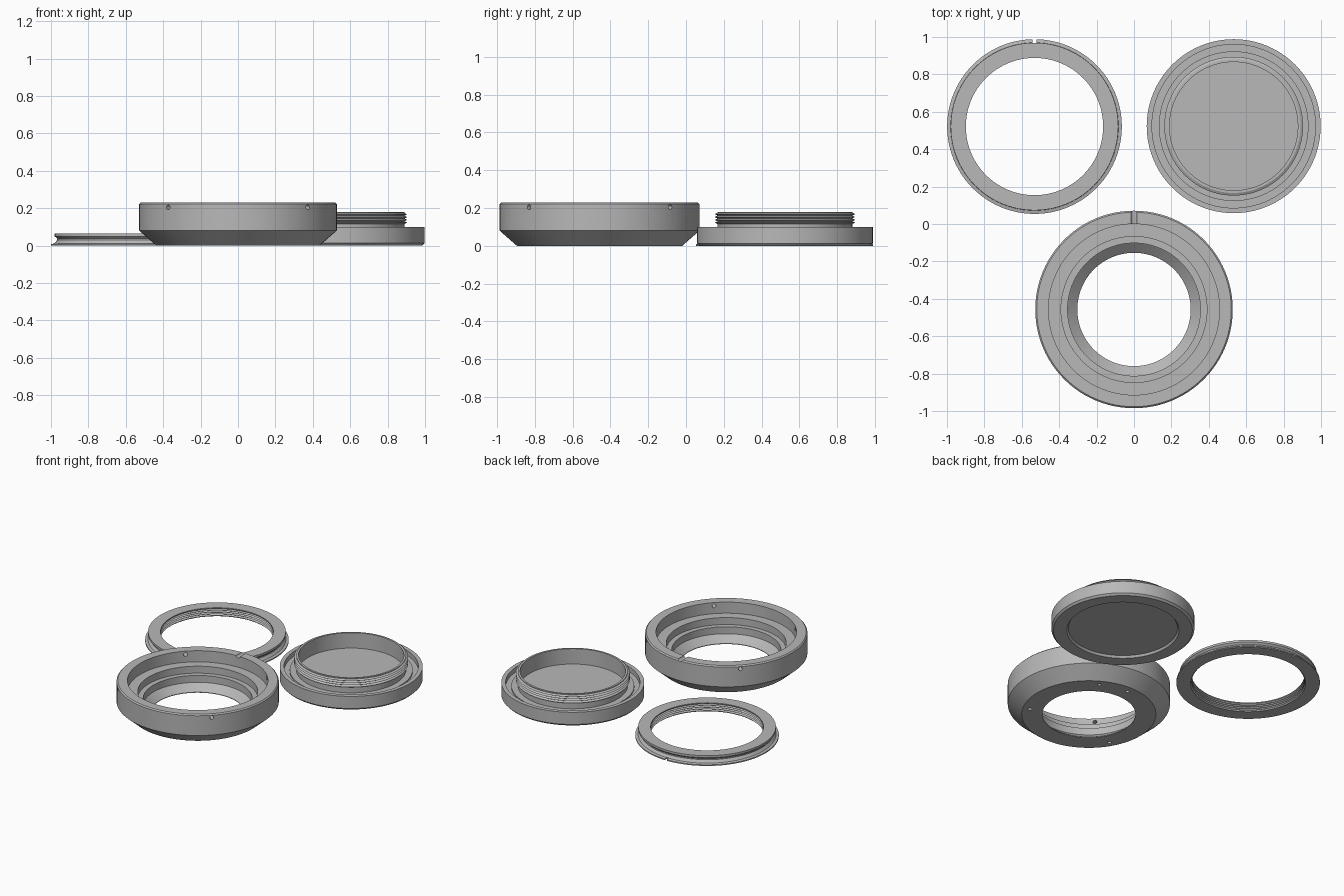
import bpy, bmesh
from math import pi, radians, sin, cos
from mathutils import Matrix, Vector

cube = bpy.data.objects.get("Cube")
if cube:
    bpy.data.objects.remove(cube)

# single machined-metal grey
grey = bpy.data.materials.new("metal_grey")
grey.use_nodes = True
colour = (0.48, 0.48, 0.48, 1)
grey.diffuse_color = colour
grey.node_tree.nodes["Principled BSDF"].inputs["Base Color"].default_value = colour
SEGMENTS = 96


def to_object(name, bm, location):
    mesh = bpy.data.meshes.new(name)
    bm.to_mesh(mesh)
    bm.free()
    mesh.materials.append(grey)
    obj = bpy.data.objects.new(name, mesh)
    obj.location = location
    bpy.context.collection.objects.link(obj)
    return obj


def lathe(name, profile, location, closed=True):
    """Revolve an (r, z) profile around the z axis."""
    bm = bmesh.new()
    verts = [bm.verts.new((r, 0, z)) for r, z in profile]
    pairs = list(zip(verts, verts[1:]))
    if closed:
        pairs.append((verts[-1], verts[0]))
    edges = [bm.edges.new(p) for p in pairs]
    bmesh.ops.spin(bm, geom=verts + edges, axis=(0, 0, 1), cent=(0, 0, 0),
                   angle=2 * pi, steps=SEGMENTS)
    bmesh.ops.remove_doubles(bm, verts=bm.verts, dist=0.0001)
    bmesh.ops.recalc_face_normals(bm, faces=bm.faces)
    return to_object(name, bm, location)


def threads(r_root, r_crest, z0, z1, count):
    """Zigzag of (r, z) points from z0 to z1."""
    step = (z1 - z0) / count
    points = []
    for i in range(count):
        points += [(r_root, z0 + i * step), (r_crest, z0 + (i + 0.5) * step)]
    return points + [(r_root, z1)]


def add_rod(bm, centre, axis, radius, length):
    turn = Vector((0, 0, 1)).rotation_difference(Vector(axis)).to_matrix().to_4x4()
    bmesh.ops.create_cone(bm, cap_ends=True, segments=20, radius1=radius, radius2=radius,
                          depth=length, matrix=Matrix.Translation(centre) @ turn)


def cut(obj, bm):
    """Subtract the cutter shapes from a part."""
    cutter = to_object("cutter", bm, obj.location)
    cutter.hide_render = True
    mod = obj.modifiers.new("cut", "BOOLEAN")
    mod.operation = "DIFFERENCE"
    mod.solver = "EXACT"
    mod.object = cutter
    select(obj)
    bpy.ops.object.modifier_apply(modifier=mod.name)
    bpy.data.objects.remove(cutter)


def select(obj):
    bpy.ops.object.select_all(action="DESELECT")
    obj.select_set(True)
    bpy.context.view_layer.objects.active = obj


# stepped housing with a chamfered base and conical opening
housing = lathe("housing", [
    (0.303, 0), (0.437, 0), (0.528, 0.08), (0.528, 0.222), (0.52, 0.23),
    (0.457, 0.23), (0.457, 0.15), (0.39, 0.15), (0.39, 0.10),
    (0.355, 0.10), (0.355, 0.05), (0.303, 0.004)], (0, -0.457, 0))

bm = bmesh.new()
# radial screw holes through the wall
for a in (45, 135, 225, 315):
    d = Vector((cos(radians(a)), sin(radians(a)), 0))
    add_rod(bm, d * 0.495 + Vector((0, 0, 0.205)), d, 0.013, 0.15)
# blind holes under the base
for a in (60, 90, 210, 330):
    add_rod(bm, (0.39 * cos(radians(a)), 0.39 * sin(radians(a)), 0), (0, 0, 1), 0.013, 0.08)
# round index groove across the rim
add_rod(bm, (0, 0.495, 0.232), (0, 1, 0), 0.016, 0.13)
cut(housing, bm)

# cap with gutter, threaded neck and shallow recess beneath
cap = lathe("threaded_cap", [
    (0, 0.015), (0.355, 0.015), (0.365, 0), (0.452, 0), (0.465, 0.013),
    (0.465, 0.10), (0.437, 0.10), (0.437, 0.065), (0.40, 0.065), (0.40, 0.075),
    (0.357, 0.075)] + threads(0.357, 0.371, 0.115, 0.175, 4) + [
    (0.357, 0.18), (0.343, 0.18), (0.343, 0.07), (0, 0.07)],
    (0.533, 0.523, 0), closed=False)

# retaining ring with a base flange, outer V groove and inner threads
inner = threads(0.367, 0.377, 0.008, 0.058, 4)
ring = lathe("retaining_ring", [
    (0.375, 0), (0.467, 0), (0.467, 0.008), (0.449, 0.012), (0.435, 0.03),
    (0.435, 0.038), (0.448, 0.05), (0.448, 0.065), (0.367, 0.065)] + inner[::-1],
    (-0.532, 0.521, 0))

# index notch in the flange
bm = bmesh.new()
bmesh.ops.create_cube(bm, size=1, matrix=Matrix.Translation((0, 0.465, 0)) @
                      Matrix.Diagonal((0.02, 0.036, 0.04, 1)))
cut(ring, bm)

for part in (housing, cap, ring):
    select(part)
    bpy.ops.object.shade_smooth_by_angle(angle=radians(25))
